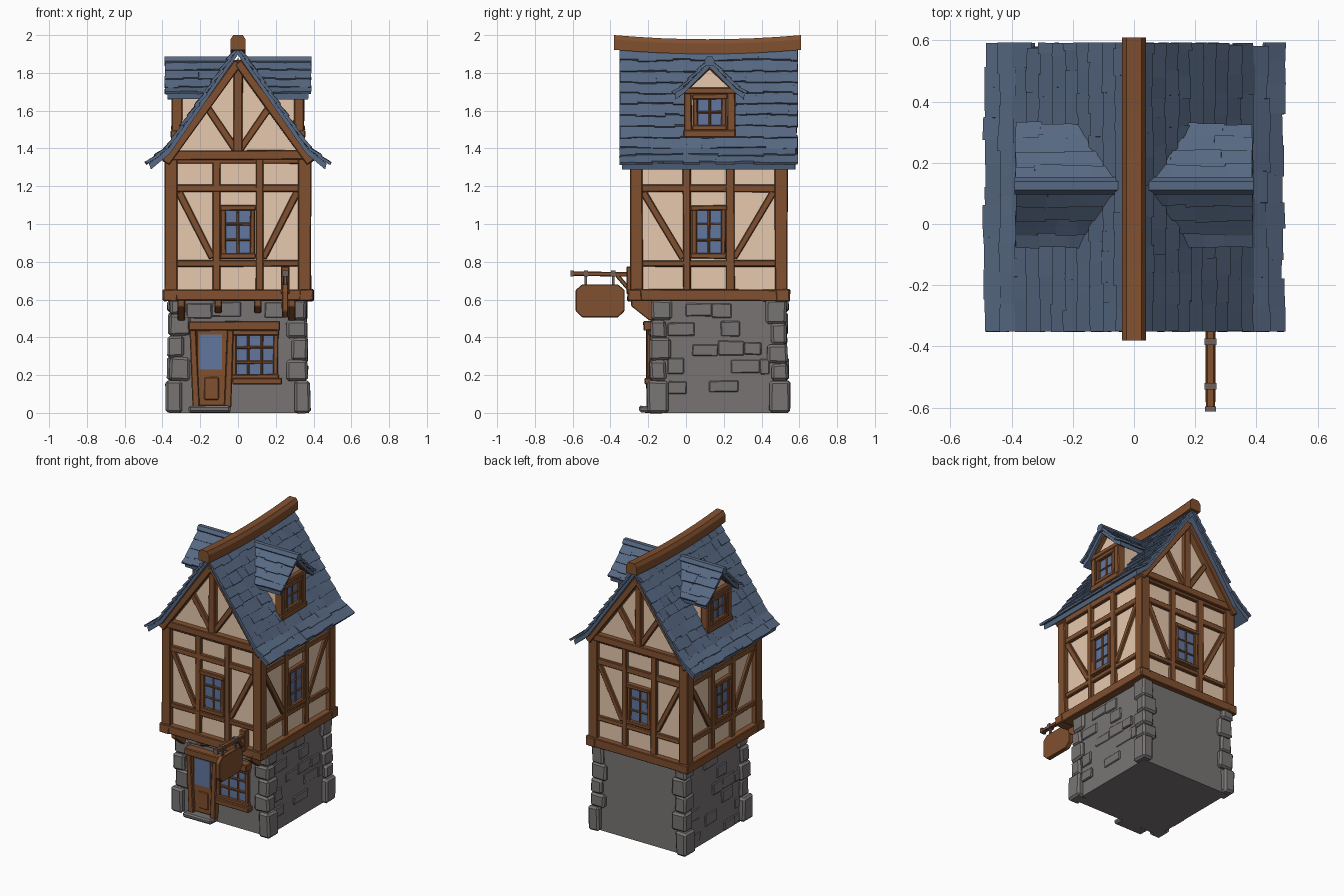
import bpy, bmesh, math, random
from mathutils import Matrix, Vector

if "Cube" in bpy.data.objects:
    bpy.data.objects.remove(bpy.data.objects["Cube"])

random.seed(4)
R = random.uniform


def material(name, rgb):
    m = bpy.data.materials.new(name)
    m.diffuse_color = (*rgb, 1)
    m.use_nodes = True
    m.node_tree.nodes["Principled BSDF"].inputs["Base Color"].default_value = m.diffuse_color
    return m


SLATE = material("blue slate", (0.095, 0.14, 0.225))
PLASTER = material("cream plaster", (0.80, 0.58, 0.42))
WOOD = material("brown timber", (0.22, 0.08, 0.028))
STONE = material("grey stone", (0.19, 0.175, 0.175))
GLASS = material("window blue", (0.12, 0.18, 0.34))
IRON = material("dull iron", (0.16, 0.12, 0.11))


def finish(name, bm, mat, bevel=0.0, jitter=0.0):
    for v in bm.verts:
        v.co += Vector((R(-1, 1), R(-1, 1), R(-1, 1))) * jitter
    bmesh.ops.recalc_face_normals(bm, faces=bm.faces)
    me = bpy.data.meshes.new(name)
    bm.to_mesh(me)
    bm.free()
    ob = bpy.data.objects.new(name, me)
    bpy.context.collection.objects.link(ob)
    me.materials.append(mat)
    if bevel:
        b = ob.modifiers.new("soft edges", 'BEVEL')
        b.width, b.segments = bevel, 1
    return ob


def frame(cx, cy, deg, half):
    # wall space: x along the wall, y inwards from its surface, z up
    return (Matrix.Translation((cx, cy, 0)) @ Matrix.Rotation(math.radians(deg), 4, 'Z')
            @ Matrix.Translation((0, -half, 0)))


def box(bm, m, size):
    bmesh.ops.create_cube(bm, size=1, matrix=m @ Matrix.Diagonal((*size, 1)))


def block(bm, f, u0, u1, v0, v1, z0, z1):
    box(bm, f @ Matrix.Translation(((u0 + u1) / 2, (v0 + v1) / 2, (z0 + z1) / 2)),
        (u1 - u0, v1 - v0, z1 - z0))


def strut(bm, f, a, b, w, out, inn=0.03):
    du, dz = b[0] - a[0], b[1] - a[1]
    m = (f @ Matrix.Translation(((a[0] + b[0]) / 2, (inn - out) / 2, (a[1] + b[1]) / 2))
         @ Matrix.Rotation(-math.atan2(dz, du), 4, 'Y'))
    box(bm, m, (math.hypot(du, dz), out + inn, w))


def prism(bm, f, poly, v0, v1):
    a = [bm.verts.new(f @ Vector((x, v0, z))) for x, z in poly]
    b = [bm.verts.new(f @ Vector((x, v1, z))) for x, z in poly]
    bm.faces.new(a)
    bm.faces.new(b[::-1])
    for i in range(len(a)):
        j = (i + 1) % len(a)
        bm.faces.new((a[i], b[i], b[j], a[j]))


def window(wood, glass, f, u, z0, z1, w, nx, nz):
    block(glass, f, u - w / 2, u + w / 2, -0.008, 0.01, z0, z1)
    for s in (-1, 1):
        strut(wood, f, (u + s * w / 2, z0), (u + s * w / 2, z1), 0.026, 0.024)
    for z in (z0, z1):
        strut(wood, f, (u - w / 2 - 0.018, z), (u + w / 2 + 0.018, z), 0.028, 0.03)
    for i in range(1, nx):
        x = u - w / 2 + w * i / nx
        strut(wood, f, (x, z0), (x, z1), 0.014, 0.015)
    for i in range(1, nz):
        z = z0 + (z1 - z0) * i / nz
        strut(wood, f, (u - w / 2, z), (u + w / 2, z), 0.014, 0.015)


def roof(name, f, half, v0, v1, step, wid):
    # slab with a flared eave, covered by rows of slightly lifted slates
    bm = bmesh.new()
    top = [(-x, z) for x, z in half[:0:-1]] + half
    prism(bm, f, top + [(x * 0.98, z - 0.03) for x, z in top[::-1]], v0 + 0.012, v1 - 0.012)
    for (x0, z0), (x1, z1) in zip(half, half[1:]):
        length = math.hypot(x1 - x0, z1 - z0)
        rows = max(1, round(length / step))
        for side in (-1, 1):
            t = Vector((side * (x1 - x0), 0, z1 - z0)).normalized()
            n = Vector((side * abs(t.z), 0, abs(t.x)))
            for r in range(rows):
                k = (r + 0.5) / rows
                v = v0
                while v < v1 - 0.02:
                    w = min(R(0.7, 1.3) * wid, v1 - v)
                    d = (t + n * R(0.08, 0.16)).normalized()
                    nn = (n - t * 0.12).normalized()
                    y = nn.cross(d).normalized()
                    nn = d.cross(y)
                    c = Vector((side * (x0 + (x1 - x0) * k), v + w / 2, z0 + (z1 - z0) * k))
                    c += n * 0.008 + t * R(-0.006, 0.01)
                    m = Matrix((d, y, nn)).transposed().to_4x4()
                    box(bm, f @ Matrix.Translation(c) @ m,
                        (length / rows * 1.25, w + 0.003, 0.014))
                    v += w
    return finish(name, bm, SLATE, jitter=0.002)


# ---- stone ground floor
CY = 0.1725
stone = bmesh.new()
block(stone, Matrix(), -0.345, 0.345, -0.17, 0.512, 0, 0.61)
finish("stone_walls", stone, STONE)
quoins = bmesh.new()
for sx in (-1, 1):
    for sy in (-1, 1):
        z, i = 0.0, 0
        while z < 0.56:
            h = 0.17 if i == 0 else min(R(0.09, 0.13), 0.6 - z)
            w, d = (0.11, 0.085) if i % 2 else (0.085, 0.11)
            o = 0.008 if i == 0 else R(-0.014, 0.004)
            cx, cy = sx * (0.374 + o - w / 2), CY + sy * (0.37 + o - d / 2)
            block(quoins, Matrix(), cx - w / 2, cx + w / 2, cy - d / 2, cy + d / 2, z, z + h)
            z += h
            i += 1
finish("corner_stones", quoins, STONE, 0.013, 0.004)
stones = bmesh.new()
for deg, half, wide in ((0, 0.3425, 0.27), (90, 0.345, 0.27), (-90, 0.345, 0.27)):
    f = frame(0, CY, deg, half)
    for row in range(6):
        u = -wide
        while u < wide - 0.05:
            w = R(0.08, 0.16)
            z = row * 0.1 + R(0, 0.012)
            blocked = deg == 0 and z < 0.48 and u + w > -0.27 and u < 0.25
            if R(0, 1) < 0.5 and not blocked:
                block(stones, f, u, min(u + w, wide), -R(0.005, 0.014), 0.01, z, z + R(0.06, 0.09))
            u += w
finish("wall_stones", stones, STONE, 0.005, 0.003)
step = bmesh.new()
block(step, Matrix(), -0.26, -0.04, -0.25, -0.16, 0, 0.035)
finish("door_step", step, STONE, 0.01, 0.004)

# ---- plastered storey with its gables
MY = 0.12
plaster = bmesh.new()
prism(plaster, frame(0, MY, 0, 0.385),
      [(-0.355, 0.6), (0.355, 0.6), (0.355, 1.37), (0, 1.88), (-0.355, 1.37)], 0, 0.77)
finish("plaster_walls", plaster, PLASTER)

# ---- timber frame: same pattern on all four walls
wood, glass = bmesh.new(), bmesh.new()
for deg, half, wide in ((0, 0.385, 0.355), (90, 0.355, 0.385),
                        (180, 0.385, 0.355), (-90, 0.355, 0.385)):
    f = frame(0, MY, deg, half)
    strut(wood, f, (-wide - 0.045, 0.623), (wide + 0.045, 0.623), 0.06, 0.042)
    for z, w in ((0.79, 0.034), (1.19, 0.04), (1.345, 0.05)):
        strut(wood, f, (-wide, z), (wide, z), w, 0.02)
    for s in (-1, 1):
        strut(wood, f, (s * 0.115, 0.63), (s * 0.115, 1.35), 0.042, 0.022)
        strut(wood, f, (s * (wide - 0.04), 1.17), (s * 0.135, 0.82), 0.036, 0.017)
    window(wood, glass, f, 0, 0.83, 1.085, 0.155, 2, 3)
    if deg in (0, 180):
        strut(wood, f, (-0.4, 1.365), (0.4, 1.365), 0.05, 0.04)
        strut(wood, f, (0, 1.38), (0, 1.87), 0.05, 0.03)
        for s in (-1, 1):
            strut(wood, f, (s * 0.385, 1.325), (0, 1.855), 0.045, 0.045)
            strut(wood, f, (s * 0.01, 1.39), (s * 0.165, 1.62), 0.036, 0.022)
for sx in (-1, 1):
    for sy in (-1, 1):
        x, y = sx * 0.353, MY + sy * 0.383
        block(wood, Matrix(), x - 0.034, x + 0.034, y - 0.034, y + 0.034, 0.6, 1.36)
finish("timber_frame", wood, WOOD, 0.006, 0.003)

# ---- door, shop window and brackets under the overhang
front = frame(0, CY, 0, 0.3425)
door = bmesh.new()
strut(door, front, (-0.262, 0.46), (0.222, 0.46), 0.05, 0.055)
strut(door, front, (-0.222, 0.03), (-0.24, 0.44), 0.036, 0.04)
strut(door, front, (-0.055, 0.03), (-0.04, 0.44), 0.036, 0.04)
block(door, front, -0.22, -0.05, -0.014, 0.01, 0.035, 0.44)
block(door, front, -0.18, -0.1, -0.02, 0.01, 0.07, 0.19)
block(glass, front, -0.205, -0.085, -0.02, 0.0, 0.23, 0.415)
window(door, glass, front, 0.09, 0.19, 0.425, 0.22, 3, 3)
strut(door, front, (-0.03, 0.168), (0.232, 0.168), 0.034, 0.05)
finish("door_and_shop_window", door, WOOD, 0.005, 0.002)
brackets = bmesh.new()
side = frame(0, 0, 90, 0)
for x, low in ((-0.3, 0.49), (-0.105, 0.53), (0.105, 0.53), (0.285, 0.49)):
    prism(brackets, side, [(-0.16, low), (-0.195, low), (-0.29, 0.565), (-0.29, 0.605), (-0.16, 0.605)],
          -x - 0.019, -x + 0.019)
finish("overhang_brackets", brackets, WOOD, 0.004)

# ---- roof and sagging ridge beam
roof("main_roof", frame(0, MY, 0, 0), [(0, 1.925), (0.37, 1.40), (0.47, 1.32)], -0.47, 0.47, 0.07, 0.085)
ridge = bmesh.new()
rings = []
for i in range(9):
    k = i / 4 - 1
    z = 1.9 + 0.022 * k * k
    rings.append([ridge.verts.new((x, 0.115 + 0.495 * k, z + h)) for x, h in
                  ((-0.04, 0), (0.04, 0), (0.04, 0.055), (0.025, 0.078), (-0.025, 0.078), (-0.04, 0.055))])
for a, b in zip(rings, rings[1:]):
    for i in range(6):
        ridge.faces.new((a[i], a[(i + 1) % 6], b[(i + 1) % 6], b[i]))
ridge.faces.new(rings[0])
ridge.faces.new(rings[-1])
finish("ridge_beam", ridge, WOOD)

# ---- dormers on both slopes
for deg, label in ((90, "right"), (-90, "left")):
    f = frame(0, 0.125, deg, 0.325)
    body, trim, cap = bmesh.new(), bmesh.new(), bmesh.new()
    prism(body, f, [(-0.125, 1.45), (0.125, 1.45), (0.125, 1.71), (0, 1.85), (-0.125, 1.71)], 0, 0.26)
    finish(label + "_dormer_walls", body, PLASTER)
    for s in (-1, 1):
        strut(trim, f, (s * 0.115, 1.46), (s * 0.115, 1.71), 0.042, 0.025)
        strut(trim, f, (s * 0.15, 1.695), (0, 1.835), 0.026, 0.03)
    strut(trim, f, (-0.138, 1.478), (0.138, 1.478), 0.04, 0.032)
    strut(trim, f, (-0.138, 1.705), (0.138, 1.705), 0.034, 0.03)
    window(trim, glass, f, 0, 1.51, 1.675, 0.15, 2, 2)
    finish(label + "_dormer_timber", trim, WOOD, 0.005, 0.002)
    roof(label + "_dormer_roof", f, [(0, 1.86), (0.14, 1.72), (0.185, 1.69)], -0.06, 0.26, 0.065, 0.08)
    prism(cap, f, [(0.028 * math.cos(a * math.pi / 3), 1.862 + 0.028 * math.sin(a * math.pi / 3))
                   for a in range(6)], -0.065, 0.28)
    finish(label + "_dormer_ridge", cap, SLATE)
finish("window_glass", glass, GLASS)

# ---- hanging sign on its arm
sf = frame(0.25, 0, 90, 0)
sign, arm, hooks = bmesh.new(), bmesh.new(), bmesh.new()
prism(sign, sf, [(-0.585, 0.54), (-0.55, 0.505), (-0.36, 0.505), (-0.325, 0.54),
                 (-0.325, 0.65), (-0.36, 0.68), (-0.55, 0.68), (-0.585, 0.65)], -0.016, 0.016)
finish("hanging_sign", sign, WOOD, 0.004)
strut(arm, sf, (-0.6, 0.738), (-0.27, 0.732), 0.024, 0.014, 0.014)
strut(arm, sf, (-0.365, 0.728), (-0.285, 0.635), 0.022, 0.012, 0.012)
block(arm, sf, -0.315, -0.26, -0.022, 0.022, 0.63, 0.775)
finish("sign_arm", arm, WOOD, 0.004)
for y in (-0.53, -0.385):
    block(hooks, sf, y - 0.011, y + 0.011, -0.019, 0.019, 0.722, 0.754)
    block(hooks, sf, y - 0.007, y + 0.007, -0.006, 0.006, 0.67, 0.73)
block(hooks, sf, -0.612, -0.596, -0.018, 0.018, 0.722, 0.755)
finish("sign_hooks", hooks, IRON)
